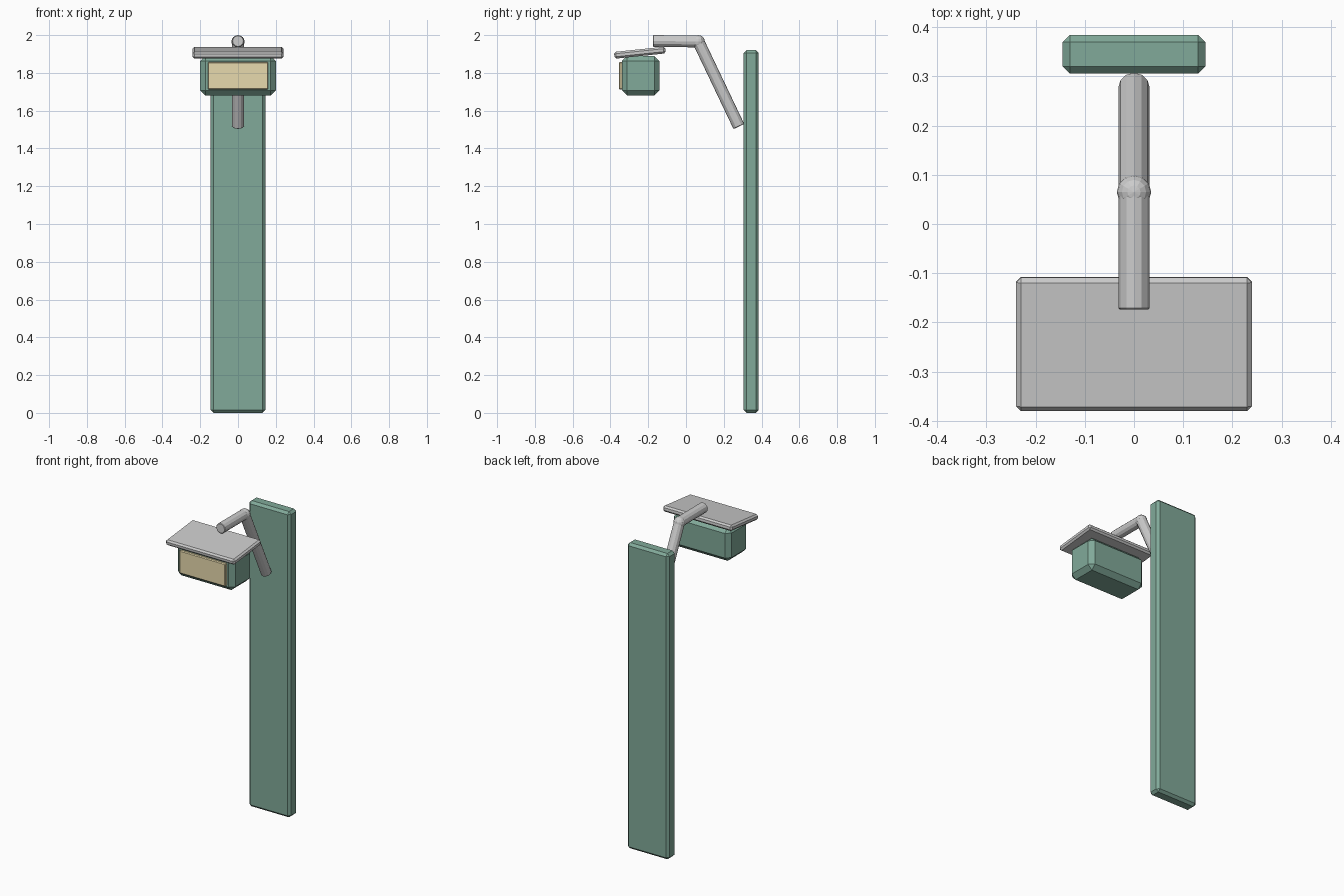
import bpy
from math import radians
from mathutils import Vector

if "Cube" in bpy.data.objects:
    bpy.data.objects.remove(bpy.data.objects["Cube"])


def material(name, rgb):
    m = bpy.data.materials.new(name)
    m.diffuse_color = (*rgb, 1)
    m.use_nodes = True
    m.node_tree.nodes["Principled BSDF"].inputs["Base Color"].default_value = m.diffuse_color
    return m


def finish(name, bevel=0, mat=None):
    ob = bpy.context.object
    ob.name = name
    if mat:
        ob.data.materials.append(mat)
    if bevel:
        mod = ob.modifiers.new("chamfer", 'BEVEL')
        mod.width = bevel
        mod.segments = 1
        mod.limit_method = 'ANGLE'
        mod.angle_limit = radians(40)
    return ob


def box(name, center, size, bevel, mat=None, tilt=0):
    bpy.ops.mesh.primitive_cube_add(size=1, location=center)
    ob = bpy.context.object
    ob.scale = size
    bpy.ops.object.transform_apply(location=False, rotation=False, scale=True)
    ob.rotation_euler.x = radians(tilt)
    return finish(name, bevel, mat)


def tube(name, a, b, radius):
    a, b = Vector(a), Vector(b)
    bpy.ops.mesh.primitive_cylinder_add(vertices=12, radius=radius,
                                        depth=(b - a).length, location=(a + b) / 2)
    bpy.context.object.rotation_euler = (b - a).to_track_quat('Z', 'Y').to_euler()
    return finish(name, 0.003)


green = material("green_paint", (0.22, 0.40, 0.32))
cream = material("cream_glass", (0.80, 0.70, 0.42))

# Flat upright board
box("post", (0, 0.345, 0.96), (0.29, 0.079, 1.92), 0.015, green)

# Bent bracket arm with ball elbow
elbow = (0, 0.065, 1.967)
tube("arm_brace", (0, 0.28, 1.516), elbow, 0.0315)
tube("arm_top", elbow, (0, -0.174, 1.968), 0.0315)
bpy.ops.mesh.primitive_uv_sphere_add(segments=12, ring_count=8, radius=0.035,
                                     location=(0, 0.065, 1.965))
finish("elbow")

# Lamp housing, glass panel and sloping roof
box("lamp_housing", (0, -0.24, 1.785), (0.40, 0.20, 0.21), 0.028, green)
box("lamp_glass", (0, -0.343, 1.785), (0.32, 0.025, 0.145), 0.005, cream)
box("lamp_roof", (0, -0.244, 1.907), (0.48, 0.273, 0.036), 0.01, None, 6)
